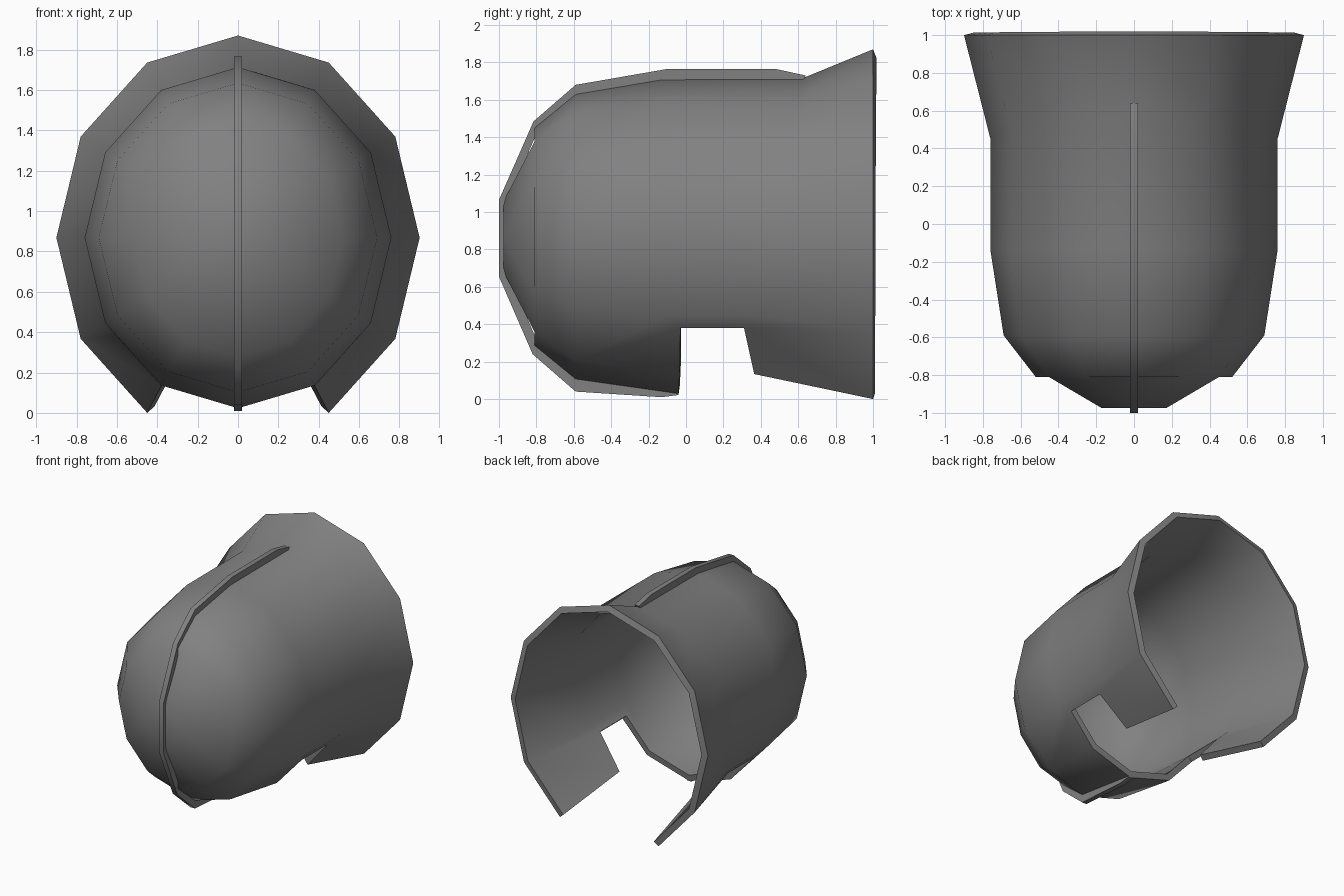
import bpy, bmesh, math
from mathutils import Vector

if "Cube" in bpy.data.objects:
    bpy.data.objects.remove(bpy.data.objects["Cube"])

grey = bpy.data.materials.new("dark grey metal")
grey.diffuse_color = (0.22, 0.22, 0.22, 1)
grey.use_nodes = True
grey.node_tree.nodes["Principled BSDF"].inputs["Base Color"].default_value = grey.diffuse_color
CZ = 0.868


def finish(bm, name, thickness=0):
    bmesh.ops.recalc_face_normals(bm, faces=bm.faces[:])
    me = bpy.data.meshes.new(name)
    bm.to_mesh(me)
    bm.free()
    me.materials.append(grey)
    ob = bpy.data.objects.new(name, me)
    bpy.context.collection.objects.link(ob)
    bpy.ops.object.select_all(action='DESELECT')
    ob.select_set(True)
    bpy.context.view_layer.objects.active = ob
    if thickness:
        # make sure the outer skin points outward, then thicken inward
        f = max(me.polygons, key=lambda p: p.center.x)
        if f.normal.x < 0:
            me.flip_normals()
        mod = ob.modifiers.new("thickness", 'SOLIDIFY')
        mod.thickness = thickness
        mod.offset = -1
        mod.use_even_offset = True
        bpy.ops.object.modifier_apply(modifier=mod.name)
    return ob


# --- shell: twelve-sided rings running along y, domed front, flared back ---
bm = bmesh.new()


def ring(rx, rz, ys):
    """ys: one y value, or seven from top (+90) down to bottom (-90)."""
    out = []
    for k in range(12):
        a = math.radians(30 * k)
        deg = math.degrees(math.asin(max(-1, min(1, math.sin(a)))))
        y = ys[round((90 - deg) / 30)] if isinstance(ys, (list, tuple)) else ys
        out.append(bm.verts.new((rx * math.cos(a), y, CZ + rz * math.sin(a))))
    return out


nose = ring(0.52, 0.587, -0.81)
dome = ring(0.69, 0.767, -0.59)
front = ring(0.76, 0.845, [-0.13, -0.13, -0.14, -0.14, -0.1, -0.035, -0.04])
waist = ring(0.76, 0.848, [0.625, 0.6, 0.52, 0.45, 0.40, 0.365, 0.36])
flare = ring(0.90, 1.002, 1.0)

# front cap: quads around four centre points
inner = {k: bm.verts.new((0.17 * math.cos(math.radians(30 * k)), -0.975,
                          CZ + 0.19 * math.sin(math.radians(30 * k)))) for k in (0, 3, 6, 9)}
for k in (0, 3, 6, 9):
    n = (k + 3) % 12
    bm.faces.new((nose[k - 1], nose[k], nose[k + 1], inner[k]))
    bm.faces.new((nose[k + 1], nose[(k + 2) % 12], inner[n], inner[k]))
bm.faces.new([inner[k] for k in (0, 3, 6, 9)])

# corners of the notch on each side (segment 10 is right, 7 is left)
notch = {s: (bm.verts.new((s * 0.60, -0.03, 0.38)),
             bm.verts.new((s * 0.60, 0.31, 0.38))) for s in (1, -1)}

for k in range(12):
    n = (k + 1) % 12
    bm.faces.new((nose[k], nose[n], dome[n], dome[k]))
    if k in (7, 10):
        s, hi, lo = (-1, 7, 8) if k == 7 else (1, 11, 10)
        a, b = notch[s]
        bm.faces.new((dome[hi], dome[lo], front[lo], a, front[hi]))
        bm.faces.new((front[hi], a, b, waist[hi]))
        bm.faces.new((waist[hi], b, waist[lo], flare[lo], flare[hi]))
        continue
    bm.faces.new((dome[k], dome[n], front[n], front[k]))
    if k in (8, 9):        # open underside
        continue
    bm.faces.new((front[k], front[n], waist[n], waist[k]))
    bm.faces.new((waist[k], waist[n], flare[n], flare[k]))
bmesh.ops.delete(bm, geom=[v for v in bm.verts if not v.link_faces], context='VERTS')
finish(bm, "helmet_shell", 0.05)
bpy.ops.object.shade_smooth_by_angle(angle=math.radians(42))

# --- thin centre ridge following the shell from underside to top ---
outer = [(-0.04, 0.022), (-0.13, 0.01), (-0.59, 0.04), (-0.82, 0.24), (-1.0, 0.655),
         (-1.0, 1.065), (-0.815, 1.485), (-0.59, 1.68), (-0.10, 1.765), (0.48, 1.765), (0.64, 1.73)]
base = [(-0.04, 0.04), (-0.13, 0.05), (-0.58, 0.12), (-0.79, 0.295), (-0.955, 0.68),
        (-0.955, 1.055), (-0.79, 1.44), (-0.58, 1.615), (-0.12, 1.69), (0.48, 1.70), (0.63, 1.705)]
bm = bmesh.new()
rows = [[bm.verts.new((x, p[0], p[1])) for x, p in
         ((-0.021, o), (0.021, o), (0.021, i), (-0.021, i))] for o, i in zip(outer, base)]
for r, q in zip(rows, rows[1:]):
    for j in range(4):
        m = (j + 1) % 4
        bm.faces.new((r[j], r[m], q[m], q[j]))
bm.faces.new(rows[0])
bm.faces.new(rows[-1])
finish(bm, "centre_ridge")
bpy.ops.object.shade_smooth_by_angle(angle=math.radians(42))
